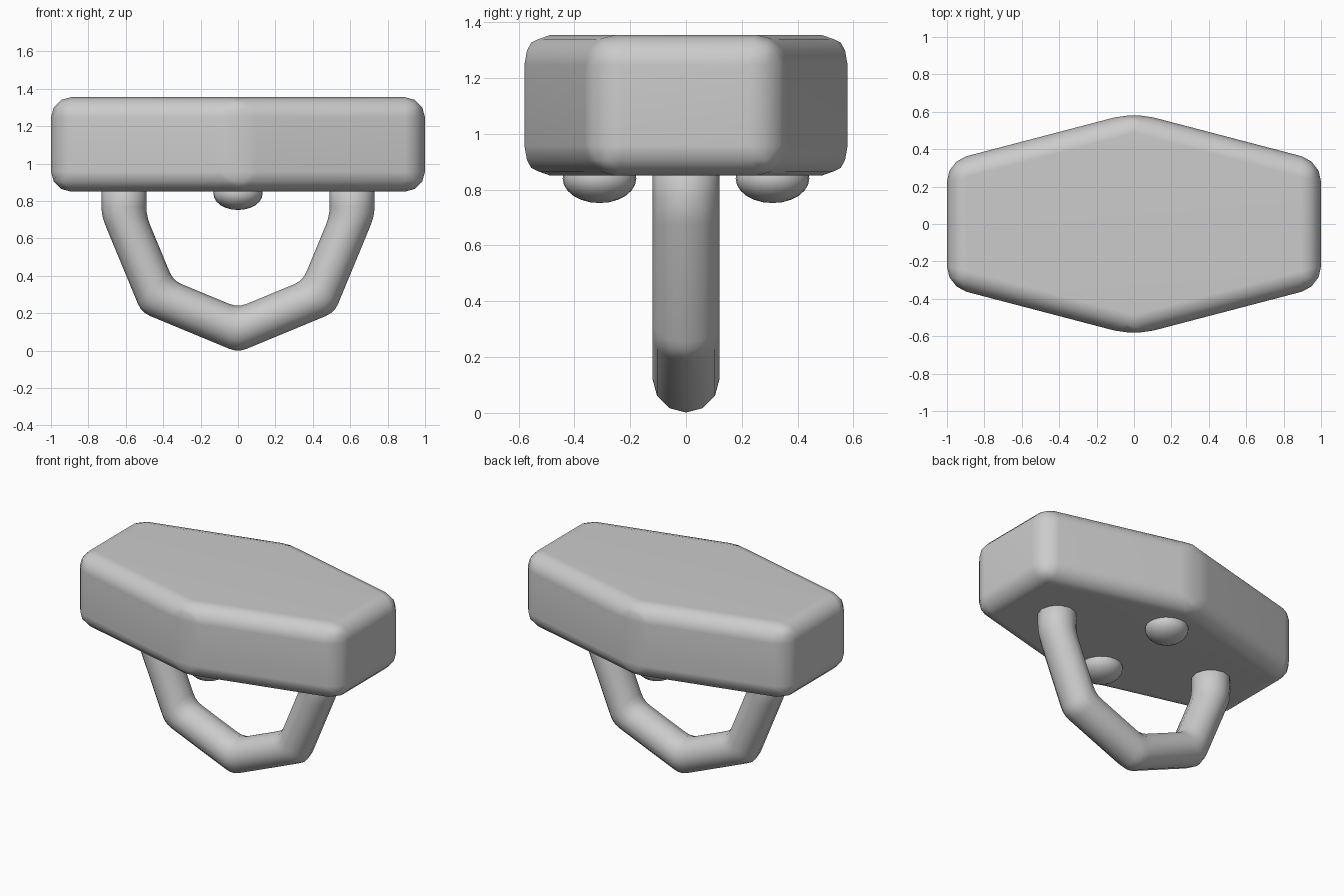
import bpy, bmesh
from math import sin, cos, pi, radians
from mathutils import Vector

if "Cube" in bpy.data.objects:
    bpy.data.objects.remove(bpy.data.objects["Cube"])


def finish(bm, name):
    bmesh.ops.recalc_face_normals(bm, faces=bm.faces)
    me = bpy.data.meshes.new(name)
    bm.to_mesh(me)
    bm.free()
    ob = bpy.data.objects.new(name, me)
    bpy.context.collection.objects.link(ob)
    for p in me.polygons:
        p.use_smooth = True
    return ob


# Rounded six-sided slab
bm = bmesh.new()
outline = [(1, -.335), (1, .335), (0, .597), (-1, .335), (-1, -.335), (0, -.597)]
base = bm.faces.new([bm.verts.new((x, y, .85)) for x, y in outline])
top = bmesh.ops.extrude_face_region(bm, geom=[base], use_keep_orig=True)
bmesh.ops.translate(bm, vec=(0, 0, .505),
                    verts=[g for g in top['geom'] if isinstance(g, bmesh.types.BMVert)])
slab = finish(bm, "slab")
bev = slab.modifiers.new("rounding", 'BEVEL')
bev.width = .108
bev.segments = 3
bev.limit_method = 'NONE'
wn = slab.modifiers.new("normals", 'WEIGHTED_NORMAL')
wn.keep_sharp = False

# Faceted half-octagon handle: every lengthwise line has softened corners
SIDES, MAJOR, MINOR, CZ, SOFT = 12, .61, .12, .7205, .05


def rail(angle):
    r, y = MAJOR + MINOR * cos(angle), MINOR * sin(angle)
    pts = [Vector((-r, y, .95))]
    pts += [Vector((-r * cos(i * pi / 4), y, CZ - r * sin(i * pi / 4))) for i in range(5)]
    pts += [Vector((r, y, .95))]
    out = [pts[0]]
    for a, v, b in zip(pts, pts[1:], pts[2:]):
        p = v + (a - v).normalized() * SOFT
        q = v + (b - v).normalized() * SOFT
        for t in (0, 1 / 3, 2 / 3, 1):
            out.append(p * (1 - t) ** 2 + v * 2 * t * (1 - t) + q * t * t)
    return out + [pts[-1]]


bm = bmesh.new()
rails = [[bm.verts.new(p) for p in rail(2 * pi * k / SIDES)] for k in range(SIDES)]
for k in range(SIDES):
    a, b = rails[k], rails[(k + 1) % SIDES]
    for i in range(len(a) - 1):
        bm.faces.new((a[i], a[i + 1], b[i + 1], b[i]))
for end in (0, -1):
    bm.faces.new([r[end] for r in rails])
finish(bm, "handle")

# Two flattened knobs under the slab
for name, y in (("front_knob", -.31), ("back_knob", .31)):
    bm = bmesh.new()
    bmesh.ops.create_uvsphere(bm, u_segments=24, v_segments=12, radius=1)
    bmesh.ops.scale(bm, vec=(.132, .132, .088), verts=bm.verts)
    bmesh.ops.translate(bm, vec=(0, y, .84), verts=bm.verts)
    finish(bm, name)
